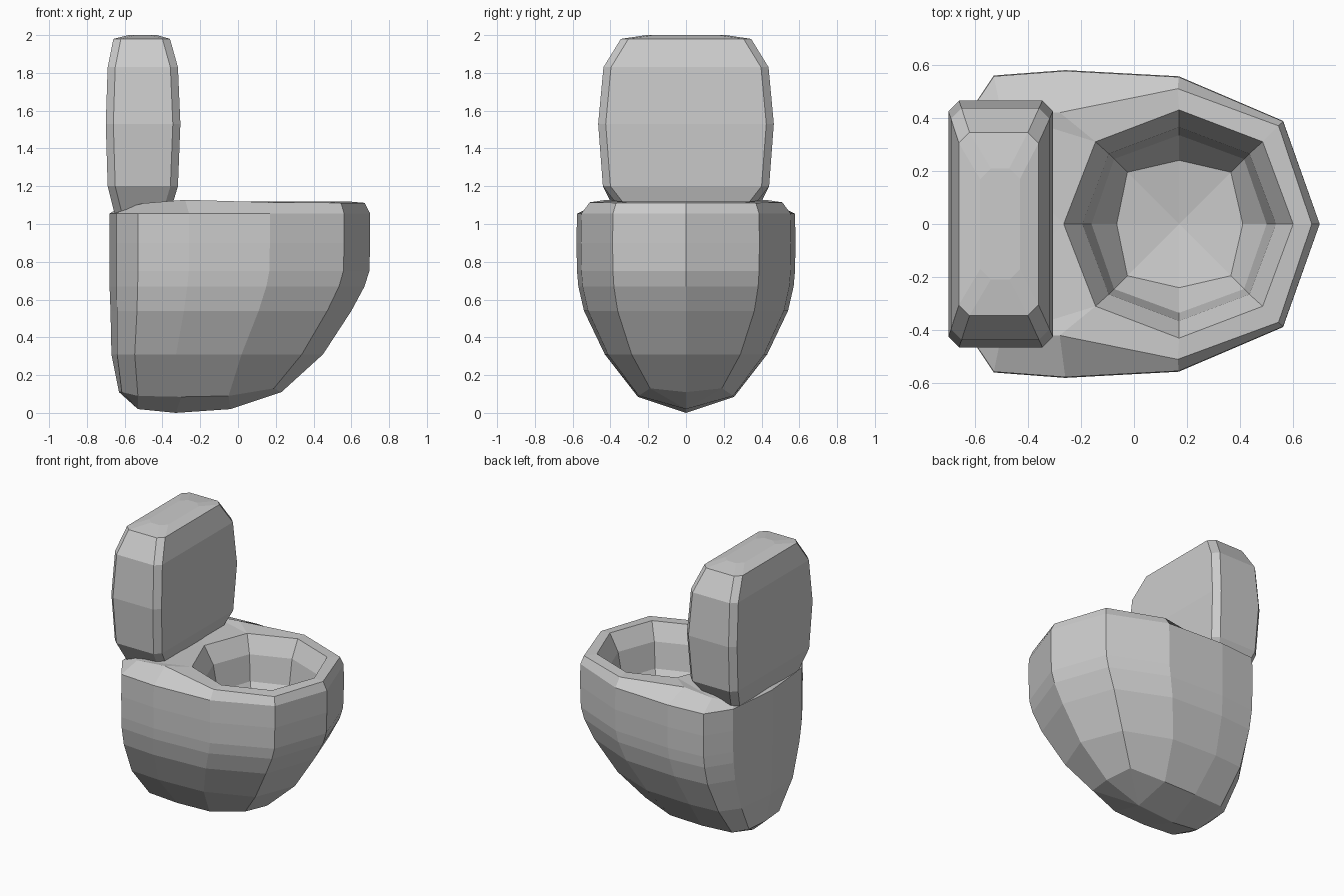
import bpy
import bmesh

if "Cube" in bpy.data.objects:
    bpy.data.objects.remove(bpy.data.objects["Cube"])


def loft_mirrored(name, rows):
    """Skin rows of half-outline points, mirrored over y = 0; repeated points collapse."""
    bm = bmesh.new()
    for side in (1, -1):
        grid = [[bm.verts.new((x, y * side, z)) for x, y, z in row] for row in rows]
        for r0, r1 in zip(grid, grid[1:]):
            for i in range(len(r0) - 1):
                bm.faces.new((r0[i], r0[i + 1], r1[i + 1], r1[i]))
    bmesh.ops.remove_doubles(bm, verts=bm.verts[:], dist=0.0005)
    bmesh.ops.dissolve_degenerate(bm, edges=bm.edges[:], dist=0.0005)
    bmesh.ops.recalc_face_normals(bm, faces=bm.faces[:])
    mesh = bpy.data.meshes.new(name)
    bm.to_mesh(mesh)
    bm.free()
    obj = bpy.data.objects.new(name, mesh)
    bpy.context.collection.objects.link(obj)
    return obj


# Bowl: half outline from front tip to back centre (fraction of length, of half width)
OUTLINE = [(1, 0), (0.90, 0.67), (0.615, 0.96), (0.305, 1), (0.11, 0.965), (0.027, 0.67), (0, 0)]


def bowl_row(z, front, back, half_width):
    return [(back + t * (front - back), w * half_width, z) for t, w in OUTLINE]


# Keel and lowest outline
k1, k2, k3 = (-0.04, 0, 0.02), (-0.33, 0, 0.0), (-0.53, 0, 0.02)
bowl = [
    [k1, k1, k1, k2, k3, k3, k3],
    [(0.23, 0, 0.11), (0.19, 0.19, 0.13), (-0.05, 0.25, 0.09), (-0.30, 0.255, 0.085),
     (-0.53, 0.24, 0.09), (-0.615, 0.17, 0.11), (-0.63, 0, 0.11)],
]
# Outer wall
for level in [(0.31, 0.45, -0.67, 0.43), (0.54, 0.60, -0.675, 0.54), (0.67, 0.67, -0.68, 0.57),
              (0.75, 0.695, -0.68, 0.577), (0.90, 0.70, -0.68, 0.58), (1.055, 0.70, -0.68, 0.577)]:
    bowl.append(bowl_row(*level))
# Rim edge
bowl.append([(0.67, 0, 1.112), (0.545, 0.37, 1.112), (0.165, 0.51, 1.115), (-0.28, 0.42, 1.128),
             (-0.50, 0.42, 1.11), (-0.60, 0.33, 1.085), (-0.64, 0, 1.08)])
# Eight-sided opening, stepping down to the basin floor
for z, front, back, diag_x, diag_y, half in [(1.118, 0.60, -0.265, 0.315, 0.31, 0.43),
                                             (1.00, 0.535, -0.195, 0.265, 0.265, 0.365),
                                             (0.82, 0.50, -0.16, 0.245, 0.245, 0.335),
                                             (0.70, 0.41, -0.065, 0.195, 0.195, 0.24)]:
    d, e = (0.17 - diag_x, diag_y, z), (back, 0, z)
    bowl.append([(front, 0, z), (0.17 + diag_x, diag_y, z), (0.17, half, z), d, d, e, e])
bowl.append([(0.17, 0, 0.66)] * 7)
loft_mirrored("bowl", bowl)


# Tank: rounded slab, half outline from front centre round to back centre
def tank_row(z_front, z_back, front, back, half_width, chamfer=0.04):
    c = chamfer
    return [(front, 0, z_front), (front, half_width - c, z_front), (front - c, half_width, z_front),
            (back + c, half_width, z_back), (back, half_width - c, z_back), (back, 0, z_back)]


tank = [tank_row(*level) for level in [
    (1.11, 1.06, -0.345, -0.655, 0.37),
    (1.20, 1.20, -0.318, -0.69, 0.44),
    (1.53, 1.53, -0.305, -0.70, 0.465),
    (1.83, 1.83, -0.318, -0.69, 0.437),
    (1.98, 1.98, -0.36, -0.66, 0.345),
    (2.00, 2.00, -0.43, -0.58, 0.21)]]
# Close bottom and top along the centre line
tank.insert(0, [(x, 0, z) for x, y, z in tank[0]])
tank.append([(x, 0, z) for x, y, z in tank[-1]])
loft_mirrored("tank", tank)
